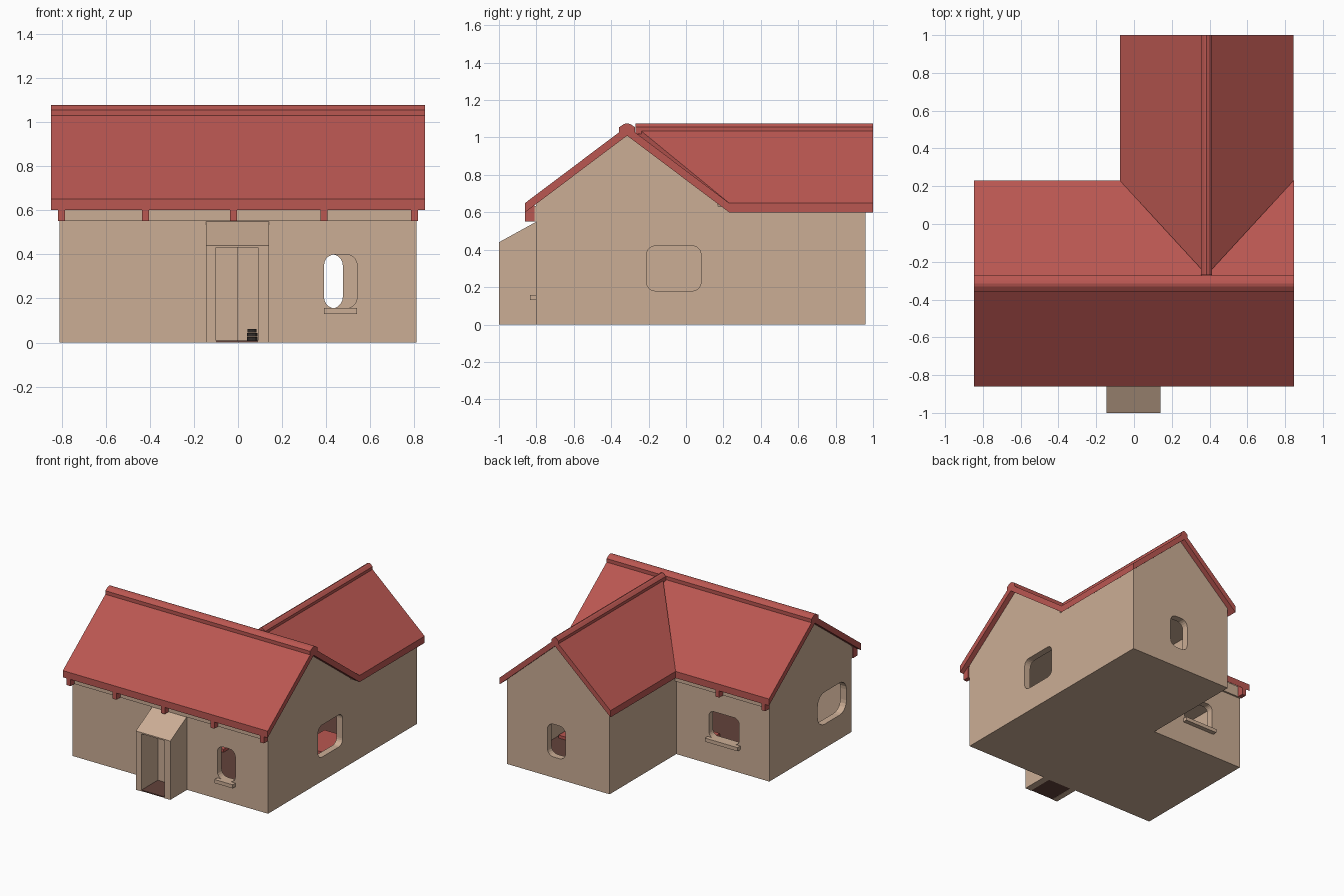
import bpy, bmesh, math

if "Cube" in bpy.data.objects:
    bpy.data.objects.remove(bpy.data.objects["Cube"])


def material(name, rgb):
    m = bpy.data.materials.new(name)
    m.diffuse_color = (*rgb, 1)
    m.use_nodes = True
    m.node_tree.nodes["Principled BSDF"].inputs["Base Color"].default_value = m.diffuse_color
    return m


TAN = material("tan plaster", (0.60, 0.42, 0.30))
RED = material("red roof", (0.49, 0.095, 0.083))
BROWN = material("dark brown floor", (0.125, 0.055, 0.043))
BLACK = material("charcoal", (0.03, 0.025, 0.022))


def make(name, bm, mat):
    bmesh.ops.recalc_face_normals(bm, faces=bm.faces)
    me = bpy.data.meshes.new(name)
    bm.to_mesh(me)
    bm.free()
    me.materials.append(mat)
    ob = bpy.data.objects.new(name, me)
    bpy.context.collection.objects.link(ob)
    return ob


def prism(name, pts, axis, a, b, mat):
    """Extrude a 2D outline along an axis from a to b."""
    def place(p, t):
        u, v = p
        return {'x': (t, u, v), 'y': (u, t, v), 'z': (u, v, t)}[axis]
    bm = bmesh.new()
    lo = [bm.verts.new(place(p, a)) for p in pts]
    hi = [bm.verts.new(place(p, b)) for p in pts]
    n = len(pts)
    bm.faces.new(lo)
    bm.faces.new(hi[::-1])
    for i in range(n):
        bm.faces.new((lo[i], lo[(i + 1) % n], hi[(i + 1) % n], hi[i]))
    return make(name, bm, mat)


def box(name, x0, x1, y0, y1, z0, z1, mat):
    return prism(name, [(x0, y0), (x1, y0), (x1, y1), (x0, y1)], 'z', z0, z1, mat)


def slab(name, top, thick, mat):
    """Flat sloping panel with a vertical thickness."""
    bm = bmesh.new()
    up = [bm.verts.new(p) for p in top]
    dn = [bm.verts.new((x, y, z - thick)) for x, y, z in top]
    n = len(top)
    bm.faces.new(up)
    bm.faces.new(dn[::-1])
    for i in range(n):
        bm.faces.new((up[i], up[(i + 1) % n], dn[(i + 1) % n], dn[i]))
    return make(name, bm, mat)


def rounded(u0, u1, v0, v1, r, steps=5):
    pts = []
    for k, (cu, cv) in enumerate([(u1 - r, v1 - r), (u0 + r, v1 - r),
                                  (u0 + r, v0 + r), (u1 - r, v0 + r)]):
        for i in range(steps + 1):
            t = math.pi / 2 * (k + i / steps)
            pts.append((cu + r * math.cos(t), cv + r * math.sin(t)))
    return pts


def boolean(ob, other, op='DIFFERENCE'):
    mod = ob.modifiers.new("cut", 'BOOLEAN')
    mod.operation, mod.object, mod.solver = op, other, 'EXACT'
    bpy.context.view_layer.objects.active = ob
    bpy.ops.object.modifier_apply(modifier=mod.name)
    bpy.data.objects.remove(other, do_unlink=True)


# Roof dimensions: main ridge runs along x, wing ridge along y
RY, RX = -0.315, 0.385
EAVE, TOP, T = 0.65, 1.06, 0.05
HM, HW = 0.545, 0.46
VALLEY = -0.27


def gable(c, half_wall, half_roof):
    z = TOP - T - half_wall * (TOP - EAVE) / half_roof
    return [(c - half_wall, 0), (c + half_wall, 0), (c + half_wall, z),
            (c, TOP - T), (c - half_wall, z)]


# Walls: two gabled blocks joined, then hollowed
walls = prism("walls", gable(RY, 0.487, HM), 'x', -0.81, 0.81, TAN)
boolean(walls, prism("wing", gable(RX, 0.425, HW), 'y', VALLEY, 0.96, TAN), 'UNION')
boolean(walls, box("main_room", -0.76, 0.76, -0.75, 0.122, 0.01, 0.56, TAN))
boolean(walls, box("wing_room", 0.01, 0.76, -0.2, 0.91, 0.01, 0.56, TAN))

# Window and door openings: outline, axis, start, end
for outline, axis, a, b in [
        (rounded(0.39, 0.54, 0.155, 0.40, 0.05), 'y', -0.9, -0.7),
        (rounded(0.325, 0.475, 0.155, 0.40, 0.05), 'y', 0.85, 1.0),
        (rounded(-0.56, -0.31, 0.20, 0.40, 0.04), 'y', 0.08, 0.25),
        (rounded(-0.21, 0.08, 0.18, 0.42, 0.045), 'x', 0.7, 0.9),
        (rounded(-0.74, -0.40, 0.18, 0.42, 0.08), 'x', -0.9, -0.7),
        ([(-0.10, 0.01), (-0.02, 0.01), (-0.02, 0.35), (-0.10, 0.35)], 'y', -0.9, -0.7)]:
    boolean(walls, prism("opening", outline, axis, a, b, TAN))

# Window sills
box("front_sill", 0.39, 0.54, -0.835, -0.79, 0.13, 0.157, TAN)
box("back_sill", -0.57, -0.30, 0.16, 0.205, 0.175, 0.202, TAN)

# Eave beams on the long walls
box("front_eave_beam", -0.81, 0.81, -0.815, -0.79, 0.55, 0.635, TAN)
box("back_eave_beam", -0.81, -0.04, 0.165, 0.185, 0.55, 0.63, TAN)

# Main roof, with a notch where the wing joins
x0, x1 = -0.848, 0.848
slab("main_roof_front", [(x0, RY - HM, EAVE), (x1, RY - HM, EAVE),
                         (x1, RY, TOP), (x0, RY, TOP)], T, RED)
zv = TOP - (VALLEY - RY) * (TOP - EAVE) / HM
yb = RY + HM
slab("main_roof_back", [(x0, RY, TOP), (x1, RY, TOP), (x1, yb, EAVE),
                        (RX + HW, yb, EAVE), (RX, VALLEY, zv),
                        (RX - HW, yb, EAVE), (x0, yb, EAVE)], T, RED)

# Wing roof, both slopes ending along the valleys
for side, name in ((-1, "left"), (1, "right")):
    e = RX + side * HW
    slab("wing_roof_" + name, [(RX, VALLEY, TOP), (e, yb, EAVE),
                               (e, 1.0, EAVE), (RX, 1.0, TOP)], T, RED)


# Ridge caps
def cap(c, w):
    return [(c - w, 1.02), (c + w, 1.02), (c + w, 1.055), (c + w * 0.4, 1.072),
            (c, 1.076), (c - w * 0.4, 1.072), (c - w, 1.055)]


prism("main_ridge_cap", cap(RY, 0.042), 'x', x0, x1, RED)
prism("wing_ridge_cap", cap(RX, 0.029), 'y', VALLEY, 1.0, RED)

# Rafter ends under the eaves
for i, x in enumerate((-0.80, -0.42, -0.02, 0.39, 0.80)):
    box(f"front_rafter_{i}", x - 0.016, x + 0.016, -0.86, -0.81, 0.55, 0.64, RED)
    if x < -0.1:
        box(f"back_rafter_{i}", x - 0.016, x + 0.016, 0.18, 0.23, 0.55, 0.64, RED)

# Porch with a sloping top
porch = prism("porch", [(-1.0, 0), (-0.8, 0), (-0.8, 0.55), (-1.0, 0.44)],
              'x', -0.145, 0.14, TAN)
boolean(porch, box("porch_cut", -0.10, 0.09, -1.1, -0.805, -0.1, 0.43, TAN))
box("porch_floor", -0.10, 0.09, -0.998, -0.80, 0.001, 0.009, BROWN)
box("door", -0.005, 0.09, -0.825, -0.802, 0.01, 0.43, TAN)

# Small ribbed pot beside the door
for i in range(3):
    r = 0.024 - 0.003 * (i == 2)
    ring = [(0.064 + r * math.cos(k * math.pi / 6), -0.87 + r * math.sin(k * math.pi / 6))
            for k in range(12)]
    prism(f"pot_ring_{i}", ring, 'z', 0.009 + i * 0.018, 0.025 + i * 0.018, BLACK)

# Interior floors and a low red mat
box("main_floor", -0.76, 0.76, -0.75, 0.122, 0.011, 0.018, BROWN)
box("wing_floor", 0.01, 0.76, 0.122, 0.91, 0.011, 0.018, BROWN)
box("red_mat", 0.40, 0.74, 0.15, 0.45, 0.018, 0.04, RED)
box("hall_mat", -0.14, 0.02, -0.2, 0.1, 0.018, 0.04, RED)
